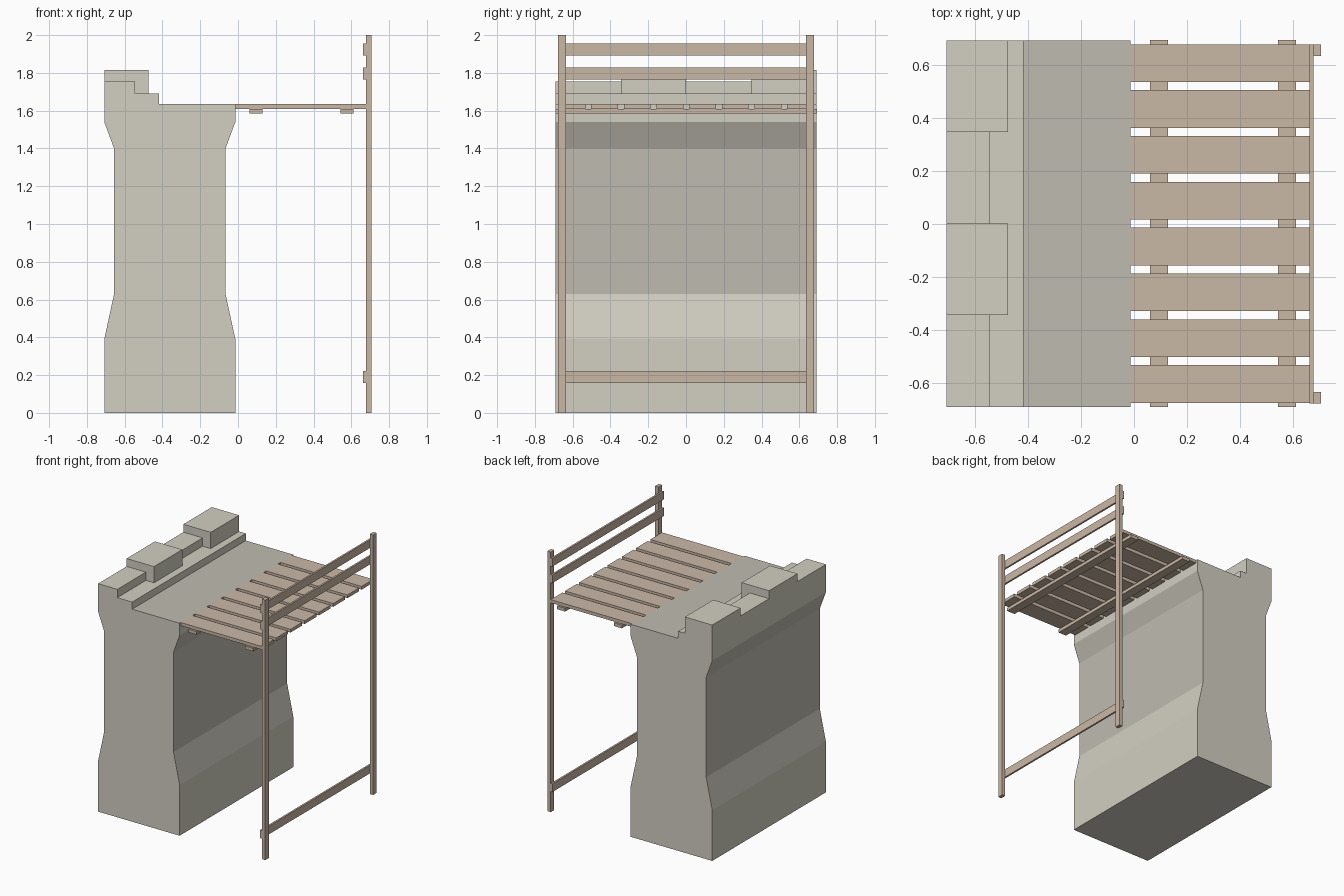
import bpy, bmesh

if "Cube" in bpy.data.objects:
    bpy.data.objects.remove(bpy.data.objects["Cube"])


def material(name, rgb):
    m = bpy.data.materials.new(name)
    m.diffuse_color = (*rgb, 1)
    m.use_nodes = True
    m.node_tree.nodes["Principled BSDF"].inputs["Base Color"].default_value = m.diffuse_color
    return m


STONE = material("stone", (0.645, 0.624, 0.539))
DARK = material("dark_stone", (0.521, 0.503, 0.434))
WOOD = material("wood", (0.591, 0.479, 0.381))


def finish(bm, name, mats):
    bmesh.ops.recalc_face_normals(bm, faces=bm.faces)
    mesh = bpy.data.meshes.new(name)
    bm.to_mesh(mesh)
    bm.free()
    for m in mats:
        mesh.materials.append(m)
    ob = bpy.data.objects.new(name, mesh)
    bpy.context.collection.objects.link(ob)
    return ob


def extrude_y(name, profile, y0, y1, dark_edges=()):
    """Extrude an xz profile along y; listed profile edges get the dark stone."""
    bm = bmesh.new()
    a = [bm.verts.new((x, y0, z)) for x, z in profile]
    b = [bm.verts.new((x, y1, z)) for x, z in profile]
    bm.faces.new(a)
    bm.faces.new(b[::-1])
    n = len(profile)
    for i in range(n):
        j = (i + 1) % n
        f = bm.faces.new((a[i], b[i], b[j], a[j]))
        f.material_index = int(i in dark_edges)
    return finish(bm, name, (STONE, DARK))


def box(name, x, y, z):
    bm = bmesh.new()
    bmesh.ops.create_cube(bm, size=1)
    for v in bm.verts:
        v.co = [r[0] if c < 0 else r[1] for c, r in zip(v.co, (x, y, z))]
    return finish(bm, name, (WOOD,))


# Stone wall with waisted sides, walkway and stepped parapet
wall = [(-0.708, 0), (-0.014, 0), (-0.014, 0.39), (-0.066, 0.63), (-0.066, 1.40),
        (-0.014, 1.54), (-0.014, 1.635), (-0.418, 1.635), (-0.418, 1.69),
        (-0.544, 1.69), (-0.544, 1.754), (-0.708, 1.754), (-0.708, 1.54),
        (-0.656, 1.40), (-0.656, 0.63), (-0.708, 0.39)]
extrude_y("wall", wall, -0.69, 0.692, dark_edges=(3, 4, 6, 12, 13))

# Merlons overhanging the parapet step
merlon = [(-0.708, 1.754), (-0.544, 1.754), (-0.544, 1.69), (-0.475, 1.69),
          (-0.475, 1.815), (-0.708, 1.815)]
for i, (y0, y1) in enumerate(((-0.343, 0.001), (0.347, 0.692))):
    extrude_y(f"merlon_{i + 1}", merlon, y0, y1)

# Deck planks
for i in range(8):
    yc = 0.607 - i * 0.173
    box(f"deck_plank_{i + 1}", (-0.014, 0.677), (yc - 0.071, yc + 0.071), (1.61, 1.635))

# Joists under the deck
for i, x in enumerate((0.06, 0.543)):
    box(f"joist_{i + 1}", (x, x + 0.069), (-0.69, 0.694), (1.585, 1.61))

# Upright posts
for i, y in enumerate((-0.677, 0.635)):
    box(f"post_{i + 1}", (0.677, 0.706), (y, y + 0.043), (0, 2))

# Cross rails on the inner side of the posts
for name, z in (("bottom_rail", 0.158), ("middle_rail", 1.765), ("top_rail", 1.892)):
    box(name, (0.663, 0.677), (-0.677, 0.678), (z, z + 0.063))
